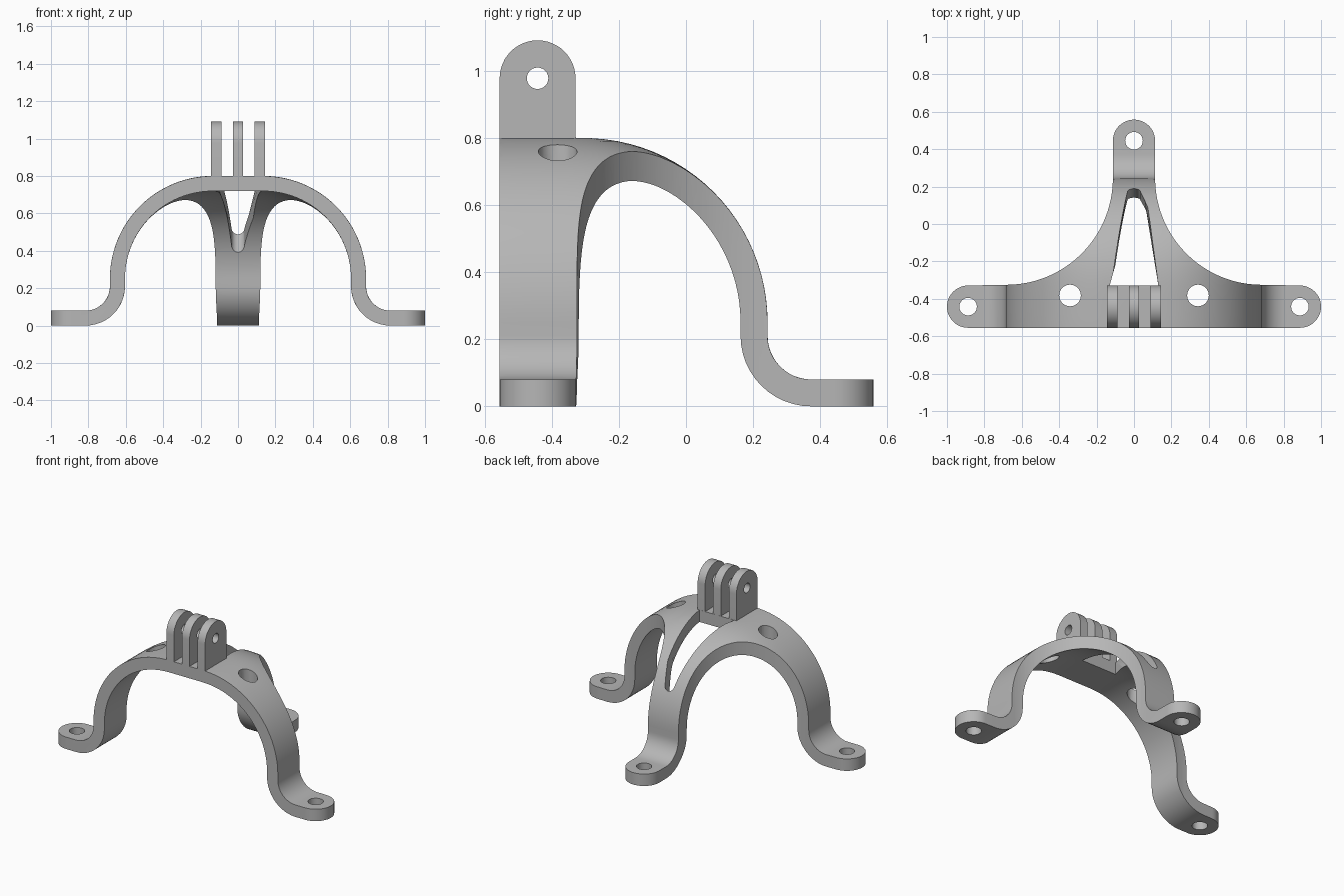
import bpy, bmesh, math
from mathutils import Vector

if "Cube" in bpy.data.objects:
    bpy.data.objects.remove(bpy.data.objects["Cube"], do_unlink=True)

HUB_Y = -0.442      # axis of the dome and of the side arms
HALF = 0.113        # half width of arms, feet and lugs
FOOT = 0.887        # distance from the axis to each foot hole

grey = bpy.data.materials.new("plain grey")
grey.use_nodes = True
colour = (0.47, 0.47, 0.47, 1)
grey.diffuse_color = colour
grey.node_tree.nodes["Principled BSDF"].inputs["Base Color"].default_value = colour


def finish(name, bm):
    bmesh.ops.recalc_face_normals(bm, faces=bm.faces)
    mesh = bpy.data.meshes.new(name)
    bm.to_mesh(mesh)
    bm.free()
    mesh.materials.append(grey)
    obj = bpy.data.objects.new(name, mesh)
    bpy.context.collection.objects.link(obj)
    return obj


def loft(name, start, end):
    """Closed solid between two matching outlines."""
    bm = bmesh.new()
    a = [bm.verts.new(p) for p in start]
    b = [bm.verts.new(p) for p in end]
    bm.faces.new(a)
    bm.faces.new(b)
    for i in range(len(a)):
        j = (i + 1) % len(a)
        bm.faces.new((a[i], a[j], b[j], b[i]))
    return finish(name, bm)


def arc(cx, cy, r, start, end, n=24):
    steps = [math.radians(start + (end - start) * i / n) for i in range(n + 1)]
    return [(cx + r * math.cos(t), cy + r * math.sin(t)) for t in steps]


def upright(name, outline, low=-0.2, high=1.3):
    return loft(name, [(x, y, low) for x, y in outline], [(x, y, high) for x, y in outline])


def crosswise(name, outline, left, right):
    return loft(name, [(left, y, z) for y, z in outline], [(right, y, z) for y, z in outline])


def carve(obj, cutter, operation="DIFFERENCE"):
    mod = obj.modifiers.new("carve", "BOOLEAN")
    mod.object, mod.operation, mod.solver = cutter, operation, "EXACT"
    bpy.context.view_layer.update()
    graph = bpy.context.evaluated_depsgraph_get()
    mesh = bpy.data.meshes.new_from_object(obj.evaluated_get(graph))
    obj.modifiers.clear()
    obj.data = mesh
    bpy.data.objects.remove(cutter, do_unlink=True)


def smooth(obj):
    bpy.ops.object.select_all(action="DESELECT")
    obj.select_set(True)
    bpy.context.view_layer.objects.active = obj
    bpy.ops.object.shade_smooth_by_angle(angle=math.radians(30))


# Dome with flared rim: a thick profile swept round a rounded-square path
def dome(name, segments=128, power=3.5):
    outer = arc(0.135, 0.25, 0.55, 90, 0) + arc(0.815, 0.21, 0.13, 180, 270, 12) + [(1.2, 0.08)]
    inner = [(1.2, 0)] + arc(0.815, 0.21, 0.21, 270, 180, 12) + arc(0.135, 0.25, 0.47, 0, 90)
    bm = bmesh.new()
    rings = []
    for d, z in outer + inner:
        ring = []
        for i in range(segments):
            t = math.tau * i / segments
            c, s = math.cos(t), math.sin(t)
            r = d / (abs(c) ** power + abs(s) ** power) ** (1 / power)
            ring.append(bm.verts.new((r * c, HUB_Y + r * s, z)))
        rings.append(ring)
    for a, b in zip(rings, rings[1:]):
        for i in range(segments):
            j = (i + 1) % segments
            bm.faces.new((a[i], a[j], b[j], b[i]))
    bm.faces.new(rings[0])
    bm.faces.new(rings[-1])
    return finish(name, bm)


bracket = dome("three_legged_arch")

# Plan outline: straight front, round feet, concave sides running to the back leg
sweep = arc(0.683, 0.245, 0.57, 270, 180, 40)
right_half = arc(FOOT, HUB_Y, HALF, -90, 90) + sweep + arc(0, HUB_Y + FOOT, HALF, 0, 90, 12)
left_half = [(-x, y) for x, y in reversed(right_half[:-1])]
carve(bracket, upright("plan_cutter", right_half + left_half), "INTERSECT")


# Tapered slot between the arms, its tip leaning back as it rises
def slot_outline(z):
    tip = 0.19 + 0.5 * (z - 0.49)
    side = [(0.13, -0.328), (0.035, tip - 0.035)]
    right = side[:1] + arc(0, tip - 0.035, 0.035, 0, 90, 8)
    return [(x, y, z) for x, y in right + [(-x, y) for x, y in reversed(right[:-1])]]


carve(bracket, loft("slot_cutter", slot_outline(0.2), slot_outline(0.95)))

# Screw holes in the feet and round holes in the shoulders
holes = [(0, HUB_Y + FOOT, 0.047)]
for side in (-1, 1):
    holes += [(side * FOOT, HUB_Y, 0.047), (side * 0.342, -0.382, 0.058)]
for x, y, r in holes:
    carve(bracket, upright("hole_cutter", arc(x, y, r, 0, 345, 23)))
smooth(bracket)

# Three upright mounting lugs with a shared pin hole
lug_outline = arc(HUB_Y, 0.977, HALF, 0, 180) + [(HUB_Y - HALF, 0.76), (HUB_Y + HALF, 0.76)]
for name, x in (("right_lug", -0.116), ("middle_lug", 0), ("left_lug", 0.116)):
    lug = crosswise(name, lug_outline, x - 0.028, x + 0.028)
    carve(lug, crosswise("pin_cutter", arc(HUB_Y, 0.977, 0.032, 0, 345, 23), x - 0.1, x + 0.1))
    smooth(lug)
